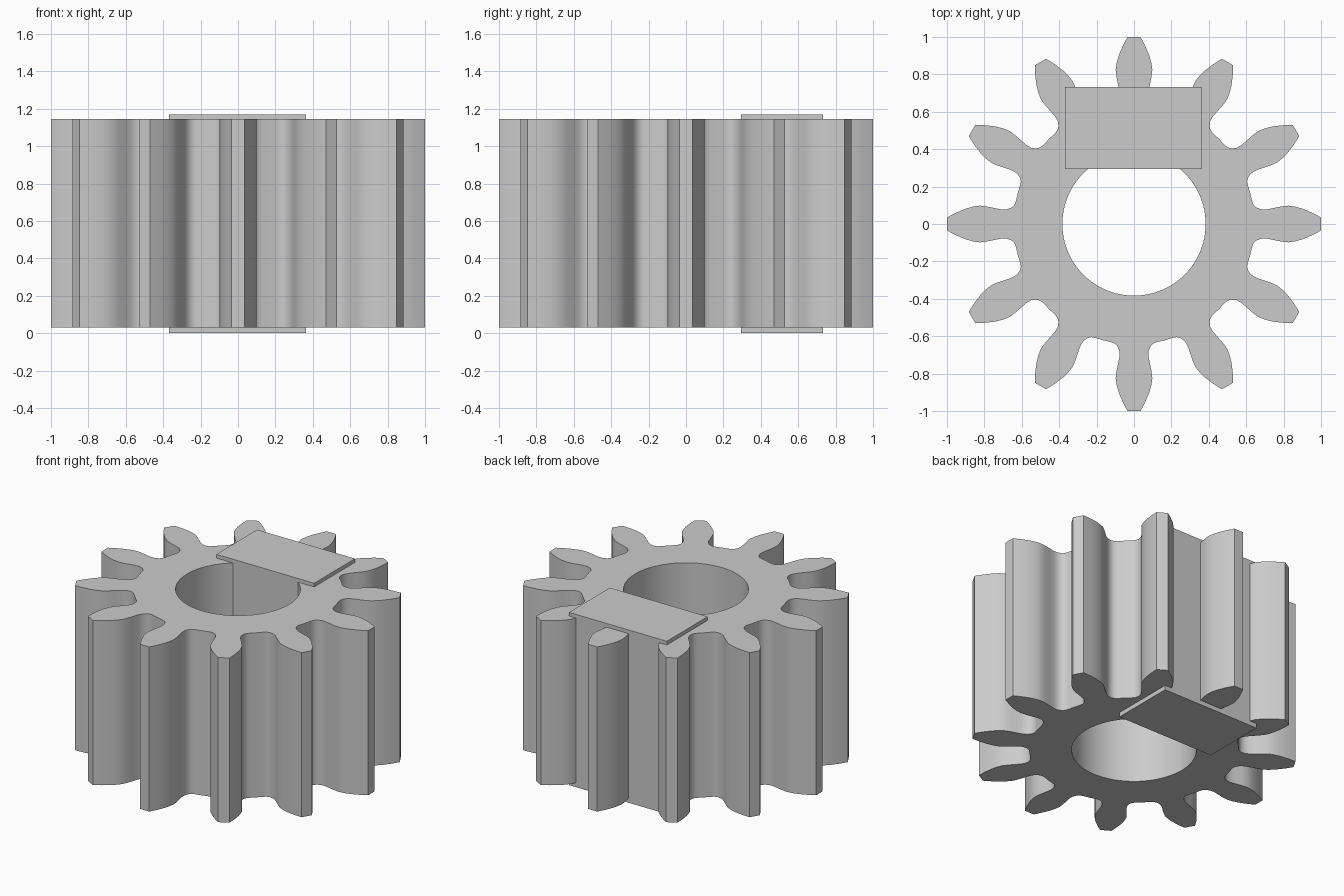
import bpy, bmesh, math

cube = bpy.data.objects.get("Cube")
if cube:
    bpy.data.objects.remove(cube, do_unlink=True)

TEETH = 12
BORE = 0.383
BOTTOM, TOP = 0.03, 1.145

# One grey for the whole model
grey = bpy.data.materials.new("light grey")
grey.use_nodes = True
colour = (0.6, 0.6, 0.6, 1)
grey.diffuse_color = colour
grey.node_tree.nodes["Principled BSDF"].inputs["Base Color"].default_value = colour


def finish(bm, name):
    bmesh.ops.recalc_face_normals(bm, faces=bm.faces)
    mesh = bpy.data.meshes.new(name)
    bm.to_mesh(mesh)
    bm.free()
    mesh.materials.append(grey)
    obj = bpy.data.objects.new(name, mesh)
    bpy.context.collection.objects.link(obj)
    return obj


def add_loop(bm, points):
    verts = [bm.verts.new((x, y, BOTTOM)) for x, y in points]
    return [bm.edges.new((a, b)) for a, b in zip(verts, verts[1:] + verts[:1])]


# Half of one tooth, from root to tip: (distance along axis, half width)
flank = [(0.631, 0.125), (0.638, 0.105), (0.655, 0.088), (0.68, 0.078),
         (0.71, 0.078), (0.75, 0.086), (0.79, 0.094), (0.825, 0.098),
         (0.86, 0.093), (0.90, 0.082), (0.95, 0.061), (1.0, 0.035)]
tooth = [(r, -w) for r, w in flank] + [(r, w) for r, w in reversed(flank)]
tooth.append((0.643 * math.cos(math.pi / TEETH), 0.643 * math.sin(math.pi / TEETH)))

# Gear body: toothed outline with a round bore
outline = []
for i in range(TEETH):
    c, s = math.cos(i * math.tau / TEETH), math.sin(i * math.tau / TEETH)
    outline += [(x * c - y * s, x * s + y * c) for x, y in tooth]
bore = [(BORE * math.cos(i * math.tau / 96), BORE * math.sin(i * math.tau / 96))
        for i in range(96)]
bm = bmesh.new()
edges = add_loop(bm, outline) + add_loop(bm, bore)
bmesh.ops.triangle_fill(bm, edges=edges, use_beauty=True, use_dissolve=False)
result = bmesh.ops.extrude_face_region(bm, geom=bm.faces[:], use_keep_orig=True)
raised = [g for g in result["geom"] if isinstance(g, bmesh.types.BMVert)]
bmesh.ops.translate(bm, verts=raised, vec=(0, 0, TOP - BOTTOM))
gear = finish(bm, "gear_body")
bpy.context.view_layer.objects.active = gear
gear.select_set(True)
bpy.ops.object.shade_smooth_by_angle(angle=math.radians(28))
gear.select_set(False)

# Rectangular key block running through the gear
bm = bmesh.new()
bmesh.ops.create_cube(bm, size=1)
bmesh.ops.scale(bm, verts=bm.verts, vec=(0.733, 0.437, 1.17))
bmesh.ops.translate(bm, verts=bm.verts, vec=(-0.002, 0.513, 0.585))
finish(bm, "key_block")
